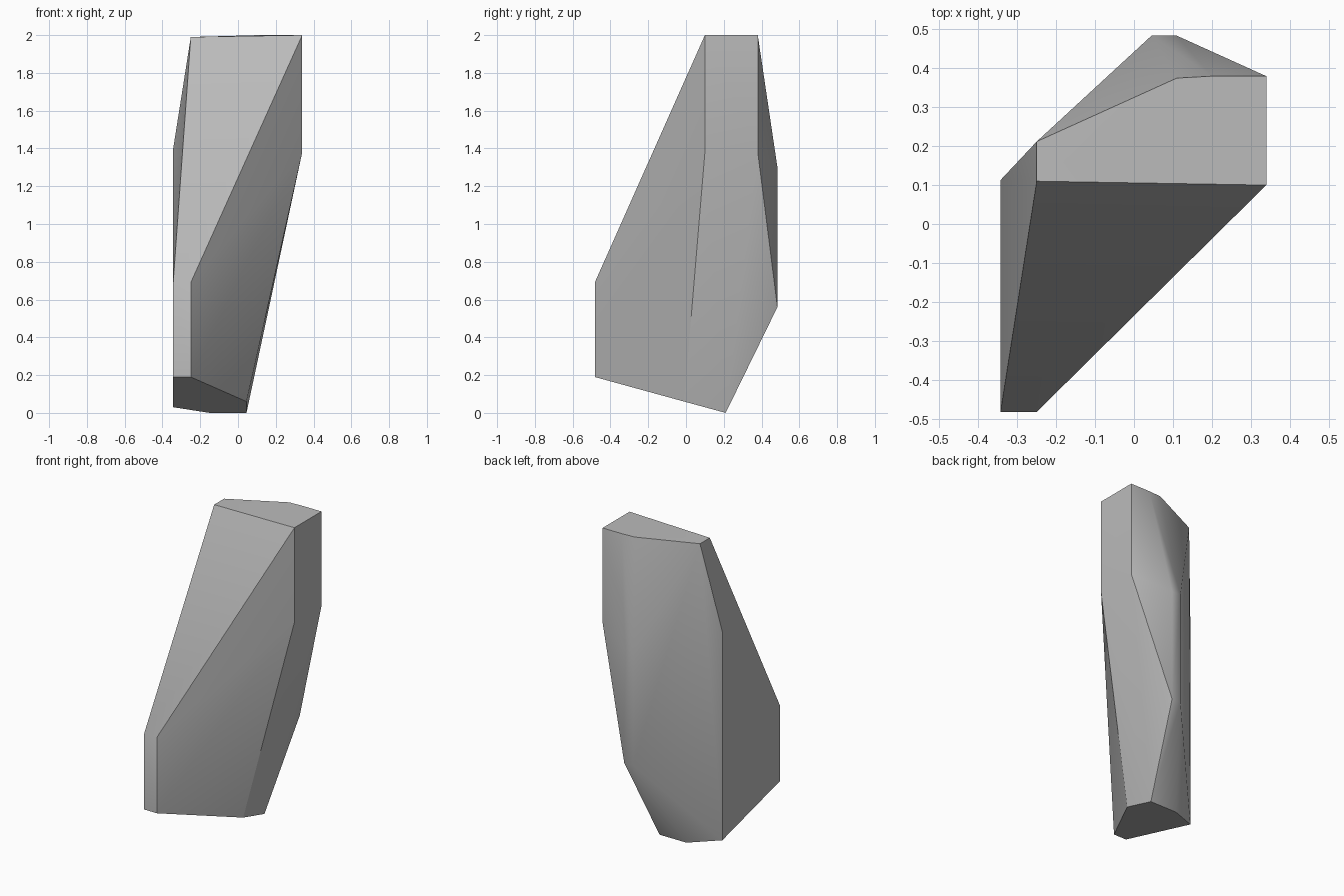
import bpy
import bmesh
from math import radians

cube = bpy.data.objects.get("Cube")
if cube:
    bpy.data.objects.remove(cube, do_unlink=True)

# Stone colour
stone = bpy.data.materials.new("stone_grey")
stone.use_nodes = True
grey = (0.5, 0.5, 0.5, 1)
stone.diffuse_color = grey
stone.node_tree.nodes["Principled BSDF"].inputs["Base Color"].default_value = grey

# Chiselled corners, grouped by the part of the rock they shape
crown = [(0.34, 0.10, 2), (0.34, 0.38, 2), (0.20, 0.38, 2),
         (0.11, 0.375, 2), (-0.25, 0.212, 1.99), (-0.25, 0.11, 1.99)]
shoulders = [(0.34, 0.10, 1.38), (0.34, 0.38, 1.38), (-0.343, 0.113, 1.4)]
front_prow = [(x, -0.483, z) for x in (-0.343, -0.25) for z in (0.19, 0.69)]
back_ridge = [(0.045, 0.484, 1.3), (0.11, 0.484, 1.3),
              (0.045, 0.484, 0.56), (0.11, 0.484, 0.56)]
base = [(-0.343, 0.113, 0.03), (-0.15, 0.21, 0),
        (0.045, 0.21, 0), (0.045, -0.01, 0.06)]

# Rock: convex block wrapped around the corners
bm = bmesh.new()
for corner in crown + shoulders + front_prow + back_ridge + base:
    bm.verts.new(corner)
bmesh.ops.convex_hull(bm, input=bm.verts[:])
loose = [v for v in bm.verts if not v.link_faces]
bmesh.ops.delete(bm, geom=loose, context="VERTS")
bmesh.ops.dissolve_limit(bm, angle_limit=radians(1), verts=bm.verts[:], edges=bm.edges[:])
bmesh.ops.recalc_face_normals(bm, faces=bm.faces[:])
mesh = bpy.data.meshes.new("rock")
bm.to_mesh(mesh)
bm.free()
mesh.materials.append(stone)
rock = bpy.data.objects.new("rock", mesh)
bpy.context.collection.objects.link(rock)

# Soft shading across shallow facets, crisp main edges
bpy.ops.object.select_all(action="DESELECT")
rock.select_set(True)
bpy.context.view_layer.objects.active = rock
bpy.ops.object.shade_smooth_by_angle(angle=radians(30))
